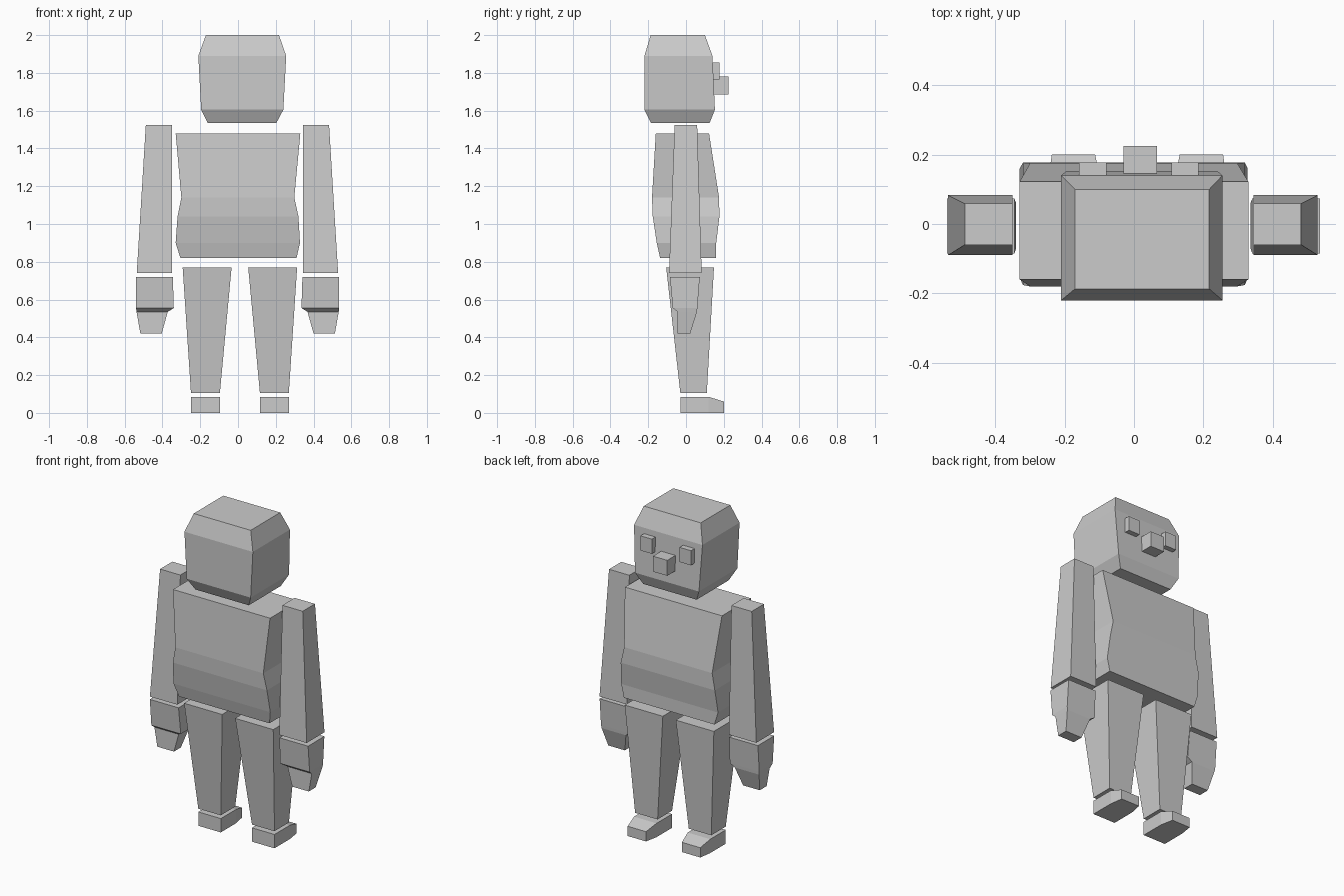
import bpy


def loft(name, rings, axis="z"):
    """Solid through rectangles: (height, x0, x1, a0, a1) along z, or along y with a = z."""
    verts, faces = [], []
    for h, x0, x1, a0, a1 in rings:
        for x, a in ((x0, a0), (x1, a0), (x1, a1), (x0, a1)):
            verts.append((x, a, h) if axis == "z" else (x, h, a))
    for i in range(len(rings) - 1):
        b = 4 * i
        for k in range(4):
            n = (k + 1) % 4
            faces.append((b + k, b + n, b + 4 + n, b + 4 + k))
    last = 4 * (len(rings) - 1)
    faces += [(3, 2, 1, 0), (last, last + 1, last + 2, last + 3)]
    mesh = bpy.data.meshes.new(name)
    mesh.from_pydata(verts, [], faces)
    if axis == "y":
        mesh.flip_normals()
    obj = bpy.data.objects.new(name, mesh)
    bpy.context.collection.objects.link(obj)
    return obj


def pair(name, rings, centre, axis="z"):
    """Left and right copies mirrored about x = centre."""
    loft("right_" + name, [(h, centre + x0, centre + x1, a0, a1)
                           for h, x0, x1, a0, a1 in rings], axis)
    loft("left_" + name, [(h, centre - x1, centre - x0, a0, a1)
                          for h, x0, x1, a0, a1 in rings], axis)


# Head with bevelled crown and chin
loft("head", [(1.535, -0.16, 0.203, -0.185, 0.125),
              (1.605, -0.195, 0.24, -0.22, 0.153),
              (1.89, -0.21, 0.255, -0.22, 0.14),
              (2.0, -0.17, 0.217, -0.187, 0.10)])

# Face
pair("eye", [(1.765, 0.094, 0.172, 0.13, 0.177),
             (1.855, 0.094, 0.172, 0.13, 0.177)], 0.014)
loft("nose", [(1.685, -0.03, 0.067, 0.135, 0.225),
              (1.78, -0.03, 0.067, 0.135, 0.225)])

# Torso
loft("torso", [(0.82, -0.305, 0.31, -0.137, 0.16),
               (0.90, -0.33, 0.328, -0.155, 0.16),
               (1.04, -0.32, 0.32, -0.176, 0.177),
               (1.14, -0.30, 0.298, -0.18, 0.175),
               (1.48, -0.33, 0.33, -0.16, 0.122)])

# Arms and hands
pair("arm", [(0.74, 0.347, 0.533, -0.09, 0.083),
             (1.525, 0.347, 0.485, -0.06, 0.059)], -0.003)
pair("hand", [(0.42, 0.402, 0.515, -0.045, 0.022),
              (0.535, 0.37, 0.535, -0.045, 0.058),
              (0.555, 0.338, 0.538, -0.07, 0.06),
              (0.72, 0.343, 0.538, -0.085, 0.073)], -0.002)

# Legs and feet
pair("leg", [(0.105, 0.106, 0.259, -0.03, 0.11),
             (0.77, 0.044, 0.303, -0.105, 0.148)], 0.01)
pair("foot", [(-0.03, 0.106, 0.259, 0.0, 0.085),
              (0.12, 0.106, 0.259, 0.0, 0.085),
              (0.20, 0.122, 0.247, 0.0, 0.06)], 0.01, "y")
